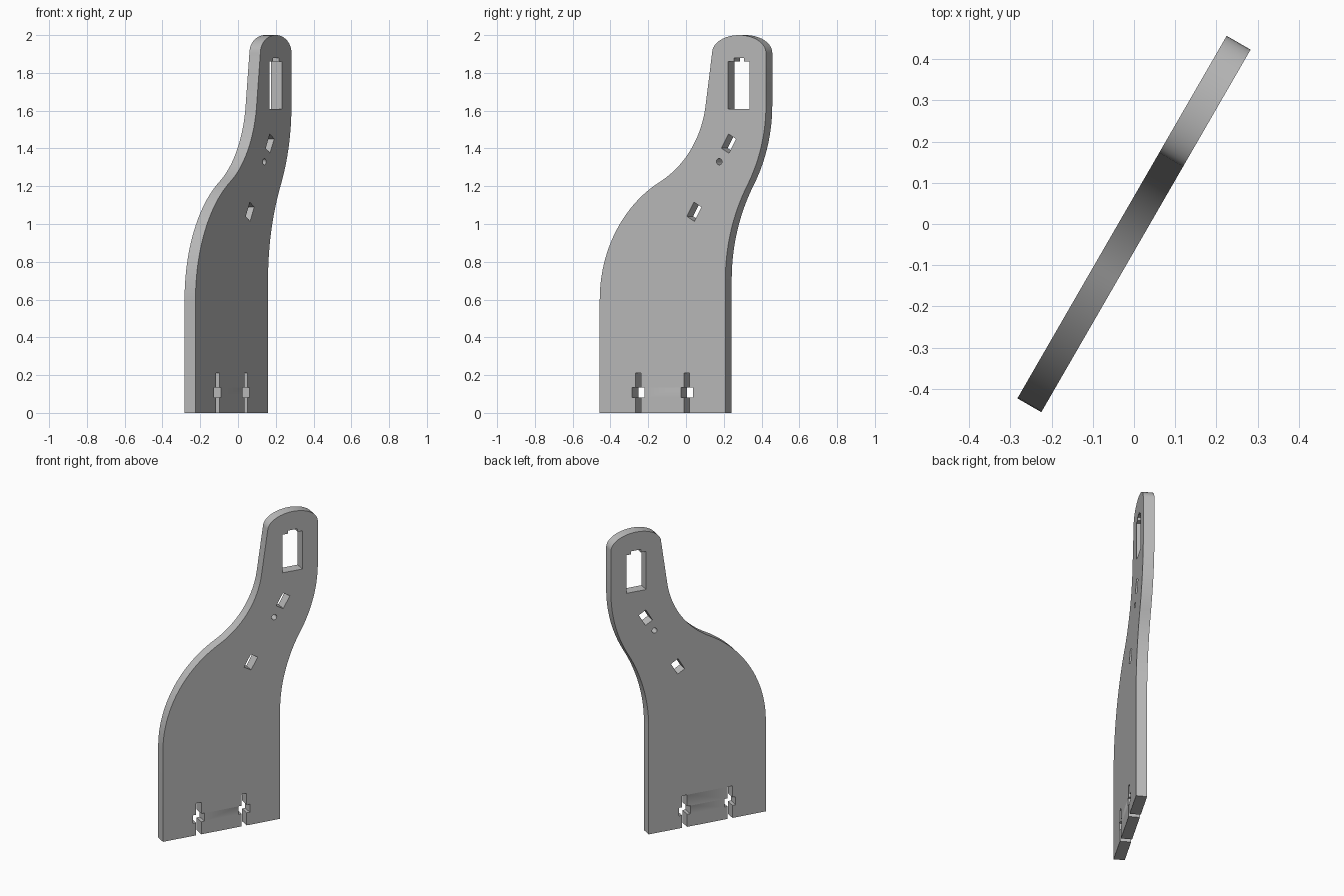
import bpy, bmesh
from math import radians, degrees, sin, cos, pi
from mathutils import Vector, Matrix

cube = bpy.data.objects.get("Cube")
if cube:
    bpy.data.objects.remove(cube, do_unlink=True)

THICK = 0.067
SHIFT = 0.004  # centres the plate along its width


def arc(start, heading, radius, turn, steps=24):
    """Points of an arc leaving start at a heading; positive turn is left."""
    side = 1 if turn > 0 else -1
    a0 = radians(heading) - side * pi / 2
    centre = Vector(start) - radius * Vector((cos(a0), sin(a0)))
    angles = [a0 + radians(turn) * i / steps for i in range(steps + 1)]
    return [centre + radius * Vector((cos(a), sin(a))) for a in angles]


def tilted_box(cx, cy, w, h, tilt):
    rot = Matrix.Rotation(radians(tilt), 2)
    corners = [(-1, -1), (1, -1), (1, 1), (-1, 1)]
    return [Vector((cx, cy)) + rot @ Vector((sx * w / 2, sy * h / 2)) for sx, sy in corners]


def cross_slot(cx):
    """Open slot with a wider nut pocket, walked from right to left."""
    s, p, low, high, top = 0.0165, 0.0375, 0.082, 0.135, 0.21
    half = [(s, 0), (s, low), (p, low), (p, high), (s, high), (s, top)]
    return [(cx + x, z) for x, z in half] + [(cx - x, z) for x, z in reversed(half)]


# Outer outline: left edge upwards, rounded head, right edge downwards, slots
outline = [(-0.512, 0)]
outline += arc((-0.512, 0.6), 90, 0.712, -61.2)
outline += arc(outline[-1], 28.8, 0.547, 51.6)[1:]
outline += [(0.3395 - 0.1645 * cos(a), 1.907 + 0.093 * sin(a))
            for a in [pi * i / 24 for i in range(25)]]
outline += arc((0.504, 1.63), -90, 0.85, -30)
outline += arc(outline[-1], -120, 1.0, 30)[1:]
outline += [(0.256, 0)] + cross_slot(0.021) + cross_slot(-0.277)

# Openings: notched window, two tilted holes, small round hole
window = [(0.273, 1.61), (0.402, 1.61), (0.402, 1.86), (0.371, 1.86),
          (0.371, 1.88), (0.308, 1.88), (0.308, 1.86), (0.273, 1.86)]
holes = [window,
         tilted_box(0.276, 1.426, 0.053, 0.087, -30),
         tilted_box(0.065, 1.065, 0.053, 0.087, -30),
         [(0.218 + 0.017 * cos(2 * pi * i / 20), 1.33 + 0.017 * sin(2 * pi * i / 20))
          for i in range(20)]]

# Filled flat curve, extruded to the plate thickness
curve = bpy.data.curves.new("plate_profile", "CURVE")
curve.dimensions = "2D"
curve.fill_mode = "BOTH"
curve.extrude = THICK / 2
for loop in [outline] + holes:
    spline = curve.splines.new("POLY")
    spline.points.add(len(loop) - 1)
    for point, (x, z) in zip(spline.points, loop):
        point.co = (x + SHIFT, z, 0, 1)
    spline.use_cyclic_u = True

helper = bpy.data.objects.new("plate_profile", curve)
bpy.context.collection.objects.link(helper)
bpy.context.view_layer.update()
mesh = bpy.data.meshes.new_from_object(
    helper.evaluated_get(bpy.context.evaluated_depsgraph_get()))
bpy.data.objects.remove(helper, do_unlink=True)

# Weld, stand upright and turn the plate
bm = bmesh.new()
bm.from_mesh(mesh)
bmesh.ops.remove_doubles(bm, verts=bm.verts, dist=0.0002)
bmesh.ops.recalc_face_normals(bm, faces=bm.faces)
bm.transform(Matrix.Rotation(radians(60), 4, "Z") @ Matrix.Rotation(radians(90), 4, "X"))
bm.to_mesh(mesh)
bm.free()

plate = bpy.data.objects.new("side_plate", mesh)
mesh.name = "side_plate"
bpy.context.collection.objects.link(plate)

# Single grey material
grey = bpy.data.materials.new("plain_grey")
grey.use_nodes = True
colour = (0.5, 0.5, 0.5, 1)
grey.diffuse_color = colour
grey.node_tree.nodes["Principled BSDF"].inputs["Base Color"].default_value = colour
mesh.materials.clear()
mesh.materials.append(grey)
for poly in mesh.polygons:
    poly.material_index = 0

bpy.ops.object.select_all(action="DESELECT")
plate.select_set(True)
bpy.context.view_layer.objects.active = plate
bpy.ops.object.shade_smooth_by_angle(angle=radians(30))
